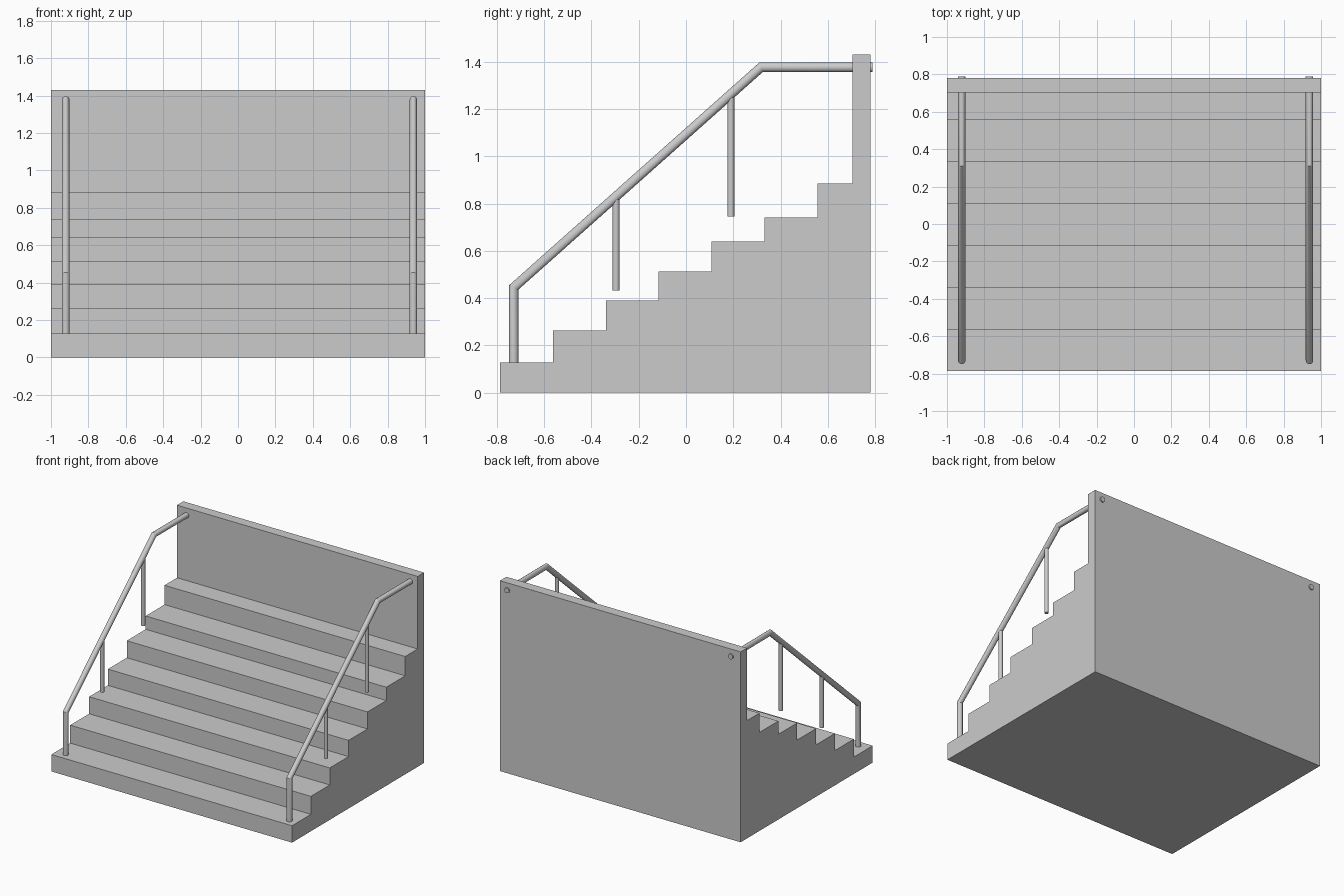
import bpy, bmesh, math
from mathutils import Vector

if "Cube" in bpy.data.objects:
    bpy.data.objects.remove(bpy.data.objects["Cube"])


def finish(bm, name, smooth=False):
    bmesh.ops.recalc_face_normals(bm, faces=bm.faces)
    mesh = bpy.data.meshes.new(name)
    bm.to_mesh(mesh)
    bm.free()
    obj = bpy.data.objects.new(name, mesh)
    bpy.context.collection.objects.link(obj)
    if smooth:
        bpy.ops.object.select_all(action='DESELECT')
        obj.select_set(True)
        bpy.context.view_layer.objects.active = obj
        bpy.ops.object.shade_smooth_by_angle(angle=math.radians(30))
    return obj


def tube(name, x, path, radius, sides=20):
    """Capped round tube along a (y, z) path at fixed x, with mitred corners."""
    pts = [Vector((x, y, z)) for y, z in path]
    side = Vector((1, 0, 0))
    bm = bmesh.new()
    rings = []
    for i, p in enumerate(pts):
        before = (p - pts[i - 1]).normalized() if i else (pts[1] - p).normalized()
        after = (pts[i + 1] - p).normalized() if i < len(pts) - 1 else before
        along = (before + after).normalized()
        up = side.cross(along) / along.dot(before)
        angles = [2 * math.pi * k / sides for k in range(sides)]
        rings.append([bm.verts.new(p + radius * (math.cos(a) * side + math.sin(a) * up))
                      for a in angles])
    for a, b in zip(rings, rings[1:]):
        for k in range(sides):
            n = (k + 1) % sides
            bm.faces.new((a[k], a[n], b[n], b[k]))
    bm.faces.new(rings[0])
    bm.faces.new(rings[-1])
    return finish(bm, name, smooth=True)


# Stepped block with back wall: side profile extruded across x
edges = [-0.787, -0.563, -0.339, -0.116, 0.108, 0.332, 0.556, 0.704, 0.78]
heights = [0.127, 0.262, 0.39, 0.512, 0.64, 0.74, 0.885, 1.43]
profile = [(edges[0], 0)]
for y0, y1, z in zip(edges, edges[1:], heights):
    profile += [(y0, z), (y1, z)]
profile.append((edges[-1], 0))
bm = bmesh.new()
face = bm.faces.new([bm.verts.new((-1, y, z)) for y, z in profile])
ext = bmesh.ops.extrude_face_region(bm, geom=[face])
moved = [v for v in ext['geom'] if isinstance(v, bmesh.types.BMVert)]
bmesh.ops.translate(bm, verts=moved, vec=(2, 0, 0))
# extruding keeps the start face, closing the solid
finish(bm, "stair_block")

# Handrails through the wall, each with two hanging posts
rail = [(-0.729, 0.122), (-0.729, 0.445), (0.318, 1.377), (0.789, 1.376)]
slope = (rail[2][1] - rail[1][1]) / (rail[2][0] - rail[1][0])
for label, x in (("left", -0.921), ("right", 0.938)):
    tube(label + "_handrail", x, rail, 0.02)
    for part, y, z in (("lower", -0.296), ("upper", 0.19)) and (
            ("lower", -0.296, 0.432), ("upper", 0.19, 0.745)):
        top = rail[1][1] + slope * (y - rail[1][0])
        tube(f"{label}_{part}_post", x, [(y, z), (y, top)], 0.0145, 16)
